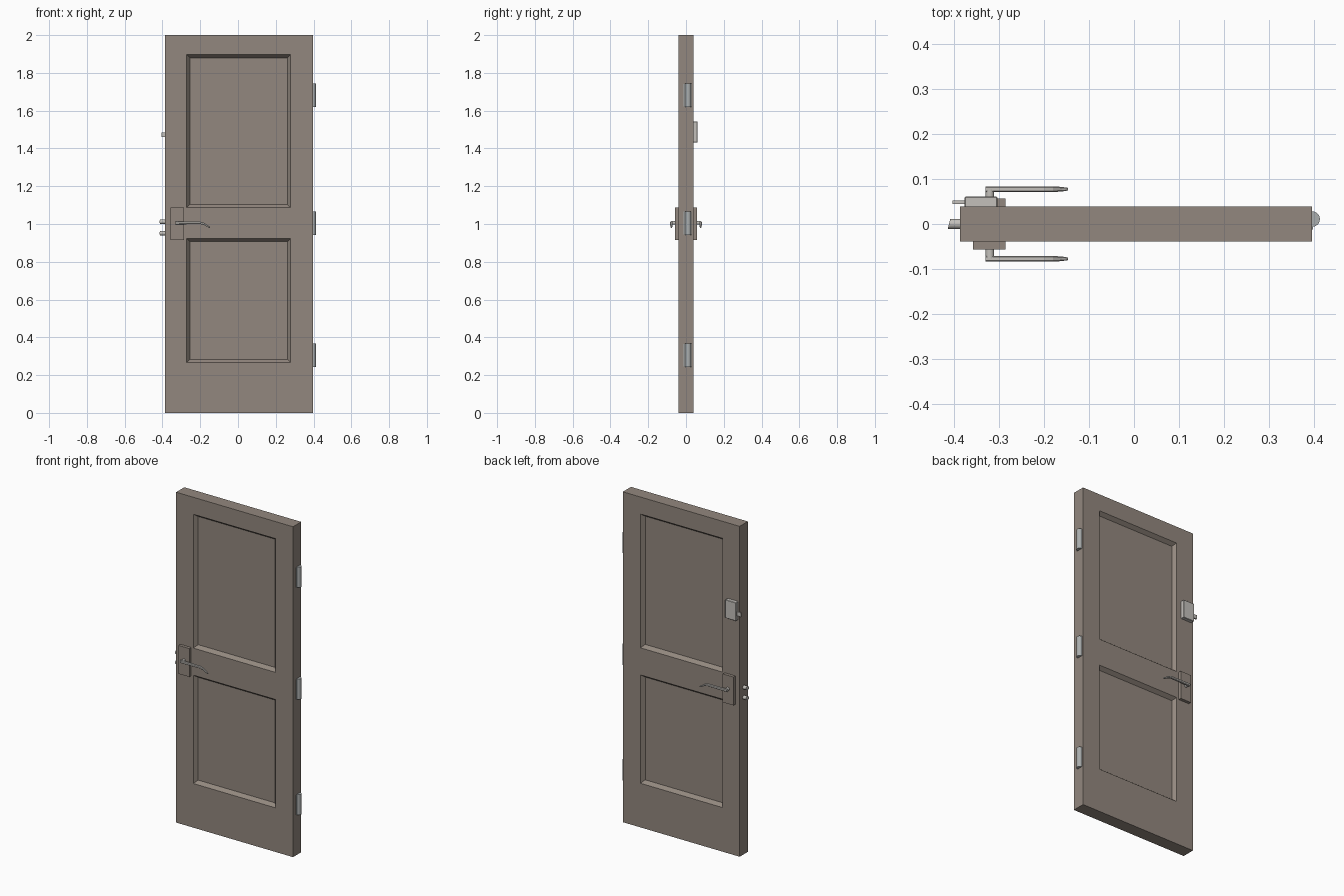
import bpy, bmesh, math
from mathutils import Vector, Matrix

if "Cube" in bpy.data.objects:
    bpy.data.objects.remove(bpy.data.objects["Cube"])


def material(name, rgb):
    m = bpy.data.materials.new(name)
    m.diffuse_color = (*rgb, 1)
    m.use_nodes = True
    m.node_tree.nodes["Principled BSDF"].inputs["Base Color"].default_value = m.diffuse_color
    return m


WOOD = material("taupe paint", (0.29, 0.245, 0.21))
METAL = material("pale nickel", (0.55, 0.53, 0.50))
STEEL = material("hinge steel", (0.40, 0.42, 0.42))
T = 0.039  # half thickness of the door


def finish(bm, name, mat, smooth=False):
    bmesh.ops.recalc_face_normals(bm, faces=bm.faces)
    me = bpy.data.meshes.new(name)
    for f in bm.faces:
        f.smooth = smooth
    if smooth:
        for e in bm.edges:
            e.smooth = e.calc_face_angle(0) < math.radians(35)
    bm.to_mesh(me)
    bm.free()
    ob = bpy.data.objects.new(name, me)
    bpy.context.collection.objects.link(ob)
    me.materials.append(mat)
    return ob


def box_bm(lo, hi):
    bm = bmesh.new()
    bmesh.ops.create_cube(bm, size=1)
    for v in bm.verts:
        v.co = Vector([lo[i] if v.co[i] < 0 else hi[i] for i in range(3)])
    return bm


def box(name, lo, hi, mat, bevel=0):
    bm = box_bm(lo, hi)
    if bevel:
        bmesh.ops.bevel(bm, geom=bm.edges[:], offset=bevel, segments=1, affect='EDGES')
    return finish(bm, name, mat)


def rod(name, a, b, r, mat, n=20):
    a, b = Vector(a), Vector(b)
    bm = bmesh.new()
    rot = (b - a).to_track_quat('Z', 'Y').to_matrix().to_4x4()
    bmesh.ops.create_cone(bm, cap_ends=True, segments=n, radius1=r, radius2=r,
                          depth=(b - a).length,
                          matrix=Matrix.Translation((a + b) / 2) @ rot)
    return finish(bm, name, mat, True)


def loft(name, rings, mat):
    bm = bmesh.new()
    rows = [[bm.verts.new(p) for p in ring] for ring in rings]
    n = len(rows[0])
    for r, s in zip(rows, rows[1:]):
        for i in range(n):
            bm.faces.new((r[i], r[(i + 1) % n], s[(i + 1) % n], s[i]))
    bm.faces.new(rows[0])
    bm.faces.new(rows[-1])
    return finish(bm, name, mat)


# Door slab: cut a box into a grid, then inset and sink the two panels on each side
bm = box_bm((-0.387, -T, 0), (0.396, T, 2))
cuts = [((x, 0, 0), (1, 0, 0)) for x in (-0.272, 0.278)]
cuts += [((0, 0, z), (0, 0, 1)) for z in (0.267, 0.923, 1.087, 1.897)]
for co, no in cuts:
    bmesh.ops.bisect_plane(bm, geom=bm.verts[:] + bm.edges[:] + bm.faces[:],
                           plane_co=co, plane_no=no)
bm.normal_update()
panels = []
for f in bm.faces:
    c = f.calc_center_median()
    if abs(f.normal.y) > 0.9 and abs(c.x) < 0.1 and (0.3 < c.z < 0.9 or 1.2 < c.z < 1.8):
        panels.append(f)
bmesh.ops.inset_individual(bm, faces=panels, thickness=0.024, depth=0)
for f in panels:
    for v in f.verts:
        v.co.y = math.copysign(T - 0.022, v.co.y)
finish(bm, "door_slab", WOOD)

# Lock plates and lever handles on both sides
for side, s in (("front", -1), ("back", 1)):
    ya, yb = sorted((s * (T - 0.002), s * 0.057))
    box(side + "_lock_plate", (-0.358, ya, 0.915), (-0.286, yb, 1.087), WOOD)
    rod(side + "_lever_neck", (-0.321, s * 0.05, 1.006), (-0.321, s * 0.077, 1.006), 0.0095, METAL)
    # x, z, half depth, half height along the lever
    path = [(-0.331, 1.006, 0.0065, 0.008), (-0.20, 1.006, 0.0065, 0.0065),
            (-0.18, 1.001, 0.0065, 0.006), (-0.16, 0.988, 0.005, 0.005),
            (-0.147, 0.982, 0.003, 0.004)]
    rings = []
    for x, z, hy, hz in path:
        rings.append([(x, s * 0.0775 + hy * a, z + hz * b) for a, b in
                      ((1, .6), (.6, 1), (-.6, 1), (-1, .6), (-1, -.6), (-.6, -1), (.6, -1), (1, -.6))])
    loft(side + "_lever", rings, METAL)

# Edge latches: short rods with a slanted end
for name, z in (("latch", 1.012), ("deadbolt", 0.951)):
    ob = rod(name, (-0.412, 0, z), (-0.38, 0, z), 0.0115, METAL)
    for v in ob.data.vertices:
        if v.co.x < -0.4:
            v.co.x += v.co.y * 0.25

# Surface bolt lock on the back
box("bolt_case", (-0.377, T - 0.002, 1.432), (-0.304, 0.061, 1.543), METAL, 0.002)
box("case_bolt", (-0.404, 0.045, 1.461), (-0.37, 0.052, 1.485), METAL)

# Hinges: leaf plate and half-exposed knuckle
for i, z in enumerate((0.305, 1.005, 1.682)):
    box(f"hinge_leaf_{i}", (0.39, -0.012, z - 0.06), (0.399, 0.028, z + 0.06), STEEL)
    rod(f"hinge_knuckle_{i}", (0.397, 0.011, z - 0.062), (0.397, 0.011, z + 0.062), 0.017, STEEL)
